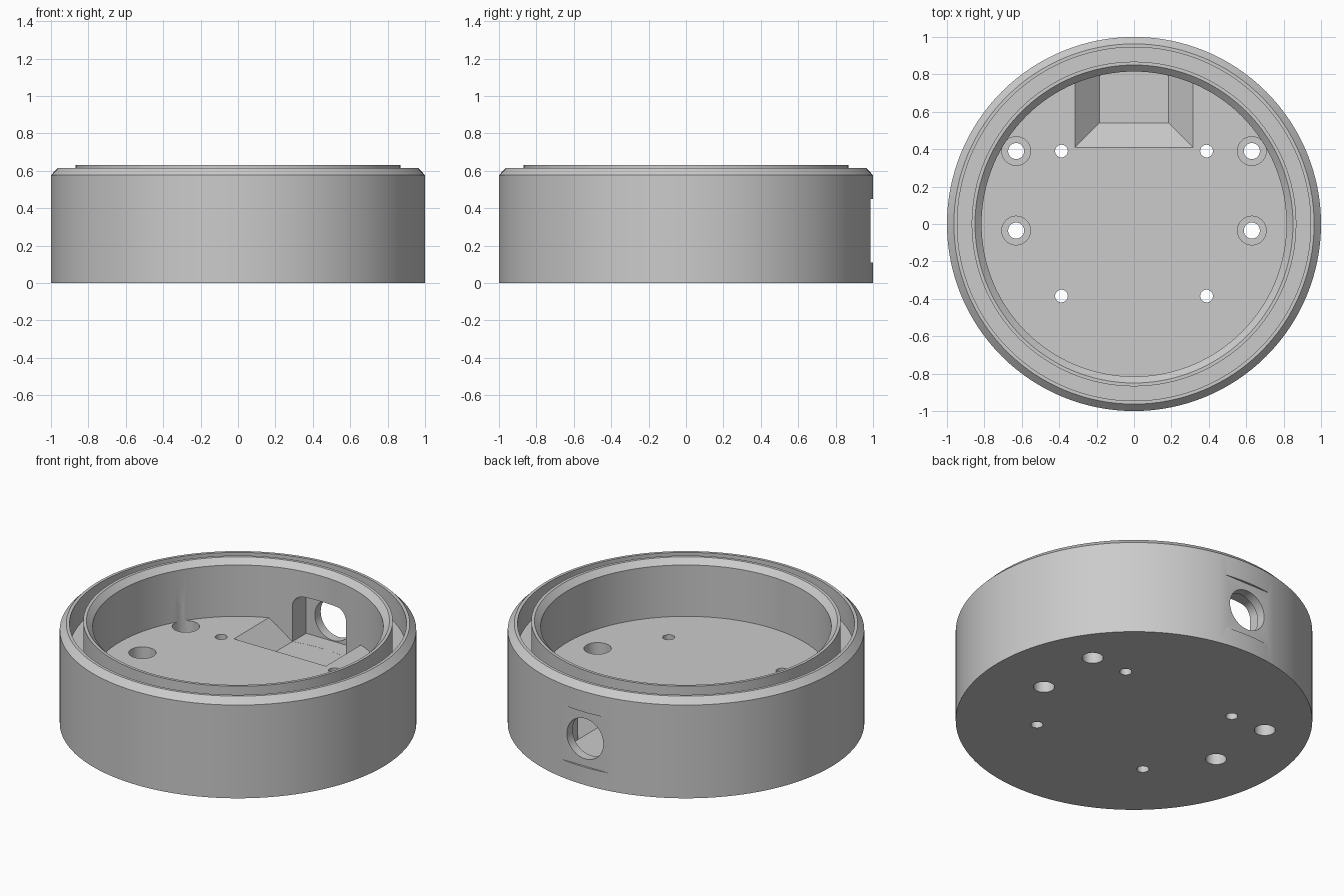
import bpy, bmesh, math
from mathutils import Matrix

if "Cube" in bpy.data.objects:
    bpy.data.objects.remove(bpy.data.objects["Cube"])

SEG = 128
grey = bpy.data.materials.new("light grey")
grey.diffuse_color = (0.6, 0.6, 0.6, 1)
grey.use_nodes = True
grey.node_tree.nodes["Principled BSDF"].inputs["Base Color"].default_value = grey.diffuse_color


def make(name, bm):
    bmesh.ops.remove_doubles(bm, verts=bm.verts, dist=1e-5)
    bmesh.ops.recalc_face_normals(bm, faces=bm.faces)
    me = bpy.data.meshes.new(name)
    bm.to_mesh(me)
    bm.free()
    ob = bpy.data.objects.new(name, me)
    bpy.context.collection.objects.link(ob)
    me.materials.append(grey)
    return ob


def lathe(name, profile):
    """Spin an (r, z) profile about the z axis."""
    bm = bmesh.new()
    vs = [bm.verts.new((r, 0, z)) for r, z in profile]
    es = [bm.edges.new(p) for p in zip(vs, vs[1:])]
    bmesh.ops.spin(bm, geom=vs + es, cent=(0, 0, 0), axis=(0, 0, 1),
                   angle=math.tau, steps=SEG, use_duplicate=False)
    return make(name, bm)


def cylinder(name, r, a, b, x=0, y=0, along_y=False, seg=48):
    """Cylinder between a and b along z, or along y at height y."""
    bm = bmesh.new()
    bmesh.ops.create_cone(bm, cap_ends=True, segments=seg, radius1=r, radius2=r, depth=b - a)
    if along_y:
        m = Matrix.Translation((x, (a + b) / 2, y)) @ Matrix.Rotation(math.pi / 2, 4, 'X')
    else:
        m = Matrix.Translation((x, y, (a + b) / 2))
    bmesh.ops.transform(bm, matrix=m, verts=bm.verts)
    return make(name, bm)


def prism_y(name, outline, y0, y1):
    """Extrude an (x, z) outline along y."""
    bm = bmesh.new()
    f = bm.faces.new([bm.verts.new((x, y0, z)) for x, z in outline])
    ext = bmesh.ops.extrude_face_region(bm, geom=[f])
    vs = [v for v in ext["geom"] if isinstance(v, bmesh.types.BMVert)]
    bmesh.ops.translate(bm, vec=(0, y1 - y0, 0), verts=vs)
    return make(name, bm)


def boolean(ob, cutter, op='DIFFERENCE'):
    mod = ob.modifiers.new("cut", 'BOOLEAN')
    mod.operation, mod.solver, mod.object = op, 'EXACT', cutter
    bpy.context.view_layer.update()
    dg = bpy.context.evaluated_depsgraph_get()
    me = bpy.data.meshes.new_from_object(ob.evaluated_get(dg))
    ob.modifiers.clear()
    ob.data = me
    bpy.data.objects.remove(cutter)


# Round housing: thick floor, inner lip, seal groove, chamfered outer rim
FLOOR = 0.28
housing = lathe("housing", [
    (0, 0), (1, 0), (1, 0.577), (0.963, 0.615), (0.945, 0.615), (0.945, 0.46),
    (0.868, 0.46), (0.868, 0.632), (0.85, 0.632), (0.815, 0.598), (0.815, FLOOR), (0, FLOOR)])

# Sloped pit in the floor, kept inside the wall
bm = bmesh.new()
rings = []
for z, x, y in ((0.15, 0.185, 0.54), (FLOOR + 0.001, 0.316, 0.409)):
    rings.append([bm.verts.new(p) for p in ((-x, y, z), (x, y, z), (x, 0.95, z), (-x, 0.95, z))])
bm.faces.new(rings[0])
bm.faces.new(rings[1])
for i in range(4):
    j = (i + 1) % 4
    bm.faces.new((rings[0][i], rings[0][j], rings[1][j], rings[1][i]))
pit = make("pit_cutter", bm)
boolean(pit, cylinder("pit_limit", 0.816, 0, 0.6, seg=SEG), 'INTERSECT')
boolean(housing, pit)

# Round-topped recess inside the back wall
w, top, r = 0.184, 0.44, 0.07
outline = [(-w, 0.1505), (w, 0.1505)]
for side, start in ((1, 0), (-1, math.pi / 2)):
    for k in range(9):
        a = start + k * math.pi / 16
        outline.append((side * (w - r) + r * math.cos(a), top - r + r * math.sin(a)))
boolean(housing, prism_y("recess_cutter", outline, 0.6, 0.93))

# Flat outside the back wall and the connector hole through it
boolean(housing, prism_y("flat_cutter", [(-.25, .11), (.25, .11), (.25, .45), (-.25, .45)], 0.987, 1.2))
boolean(housing, cylinder("connector_hole", 0.125, 0.85, 1.2, 0, FLOOR, True))

# Screw holes: four plain, four counterbored from both sides
for s in (-1, 1):
    for y in (0.39, -0.385):
        boolean(housing, cylinder("small_hole", 0.034, -0.1, 0.4, s * 0.388, y, seg=32))
    for y in (0.39, -0.035):
        boolean(housing, cylinder("large_hole", 0.043, -0.1, 0.4, s * 0.63, y, seg=32))
        boolean(housing, cylinder("top_bore", 0.077, 0.14, 0.4, s * 0.63, y, seg=32))
        boolean(housing, cylinder("bottom_bore", 0.059, -0.1, 0.07, s * 0.63, y, seg=32))

# Smooth curved walls, crisp edges
bpy.ops.object.select_all(action='DESELECT')
housing.select_set(True)
bpy.context.view_layer.objects.active = housing
bpy.ops.object.shade_smooth_by_angle(angle=math.radians(25))
